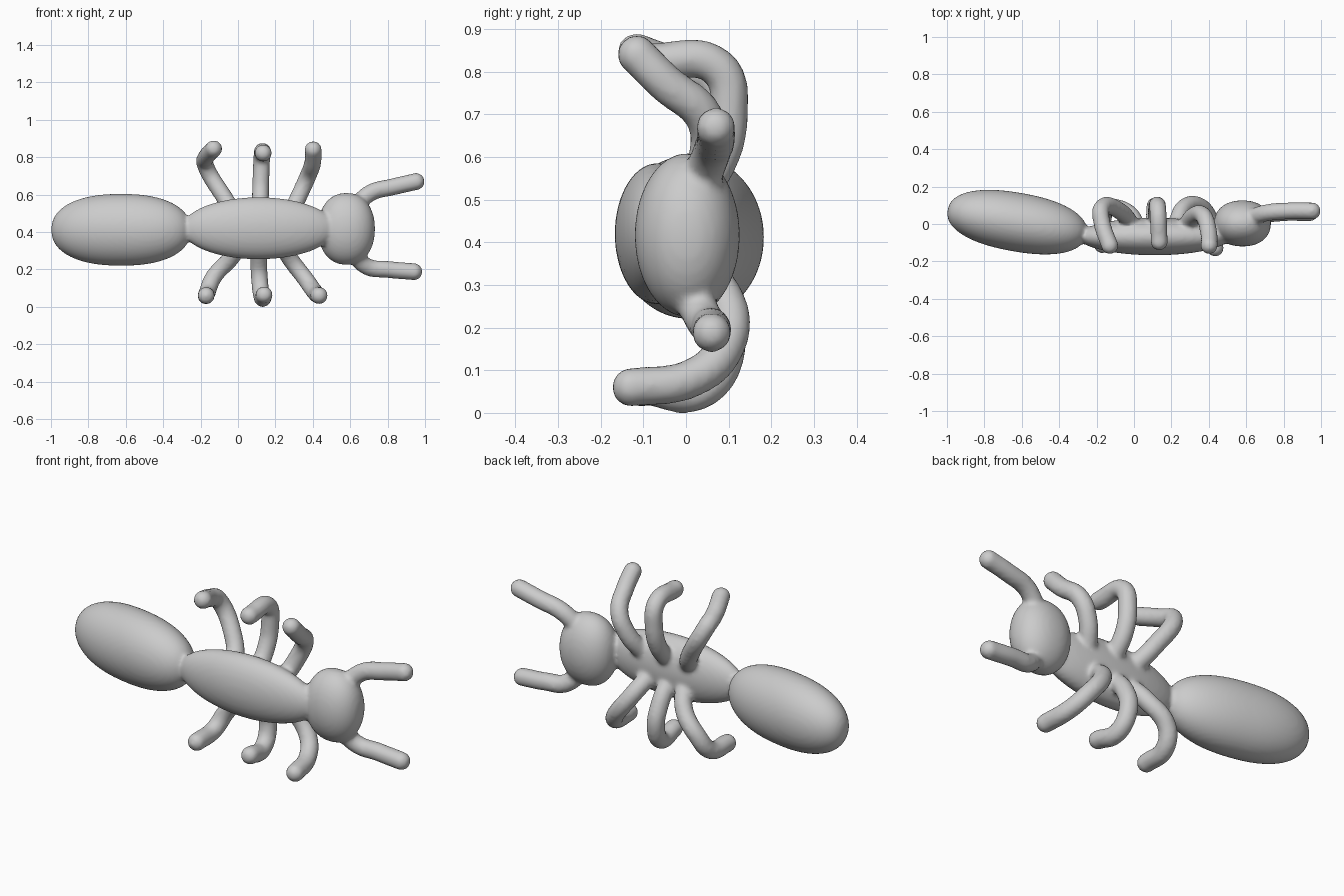
import bpy, bmesh
from math import radians
from mathutils import Vector, Matrix

if "Cube" in bpy.data.objects:
    bpy.data.objects.remove(bpy.data.objects["Cube"])

parts = []


def blob(name, centre, size, power=2.0, tilt=0.0):
    """Slightly blunt ellipsoid with its long axis along x."""
    bm = bmesh.new()
    bmesh.ops.create_icosphere(bm, subdivisions=5, radius=1)
    for v in bm.verts:
        x, y, z = v.co
        v.co /= (abs(x) ** power + (y * y + z * z) ** (power / 2)) ** (1 / power)
        v.co = Vector((v.co.x * size[0], v.co.y * size[1], v.co.z * size[2]))
    bm.transform(Matrix.Translation(centre) @ Matrix.Rotation(radians(tilt), 4, 'Z'))
    me = bpy.data.meshes.new(name)
    bm.to_mesh(me)
    bm.free()
    ob = bpy.data.objects.new(name, me)
    bpy.context.collection.objects.link(ob)
    parts.append(ob)


def limb(name, points, radius=0.046):
    """Round tube through the points with a ball at the tip."""
    cu = bpy.data.curves.new(name, 'CURVE')
    cu.dimensions = '3D'
    cu.bevel_depth = radius
    cu.bevel_resolution = 5
    cu.resolution_u = 8
    cu.use_fill_caps = True
    sp = cu.splines.new('BEZIER')
    sp.bezier_points.add(len(points) - 1)
    for bp, p in zip(sp.bezier_points, points):
        bp.co = p
        bp.handle_left_type = bp.handle_right_type = 'AUTO'
    ob = bpy.data.objects.new(name, cu)
    bpy.context.collection.objects.link(ob)
    bpy.ops.object.select_all(action='DESELECT')
    ob.select_set(True)
    bpy.context.view_layer.objects.active = ob
    bpy.ops.object.convert(target='MESH')
    parts.append(bpy.context.view_layer.objects.active)
    blob(name + "_tip", points[-1], (radius,) * 3)


# Body segments
blob("abdomen", (-0.625, 0.01, 0.412), (0.377, 0.157, 0.192), 2.3, -10)
blob("thorax", (0.11, -0.067, 0.42), (0.41, 0.1, 0.166))
blob("head", (0.58, 0.003, 0.417), (0.152, 0.123, 0.192), 2.2)

# Antennae
limb("upper_antenna", [(0.62, 0.03, 0.53), (0.71, 0.06, 0.61), (0.83, 0.07, 0.642), (0.952, 0.07, 0.67)])
limb("lower_antenna", [(0.61, 0.0, 0.30), (0.69, 0.045, 0.215), (0.80, 0.06, 0.20), (0.94, 0.06, 0.188)])

# Legs: hip, thigh, knee, foot
legs = {
    "upper_rear_leg": [(0.0, -0.02, 0.47), (-0.07, 0.065, 0.58), (-0.175, 0.08, 0.76), (-0.17, 0.0, 0.80), (-0.13, -0.115, 0.845)],
    "upper_middle_leg": [(0.12, -0.02, 0.47), (0.12, 0.07, 0.58), (0.123, 0.1, 0.70), (0.128, 0.075, 0.81), (0.135, -0.095, 0.822)],
    "upper_front_leg": [(0.27, -0.02, 0.47), (0.32, 0.045, 0.58), (0.37, 0.045, 0.69), (0.40, -0.05, 0.775), (0.402, -0.115, 0.84)],
    "lower_rear_leg": [(0.02, -0.02, 0.37), (-0.03, 0.06, 0.27), (-0.13, 0.085, 0.16), (-0.165, 0.03, 0.075), (-0.17, -0.11, 0.06)],
    "lower_middle_leg": [(0.11, -0.02, 0.37), (0.11, 0.065, 0.27), (0.115, 0.095, 0.15), (0.128, 0.03, 0.052), (0.14, -0.095, 0.064)],
    "lower_front_leg": [(0.22, -0.02, 0.37), (0.27, 0.09, 0.27), (0.36, 0.09, 0.15), (0.41, 0.01, 0.08), (0.434, -0.128, 0.06)],
}
for name, pts in legs.items():
    limb(name, pts)

# Fuse everything into one soft sculpted skin
bpy.ops.object.select_all(action='DESELECT')
for ob in parts:
    ob.select_set(True)
bpy.context.view_layer.objects.active = parts[0]
bpy.ops.object.join()
ant = bpy.context.view_layer.objects.active
ant.name = "ant_body"
remesh = ant.modifiers.new("fuse", 'REMESH')
remesh.mode = 'VOXEL'
remesh.voxel_size = 0.011
remesh.use_smooth_shade = True
soften = ant.modifiers.new("soften", 'SMOOTH')
soften.factor = 0.5
soften.iterations = 6
